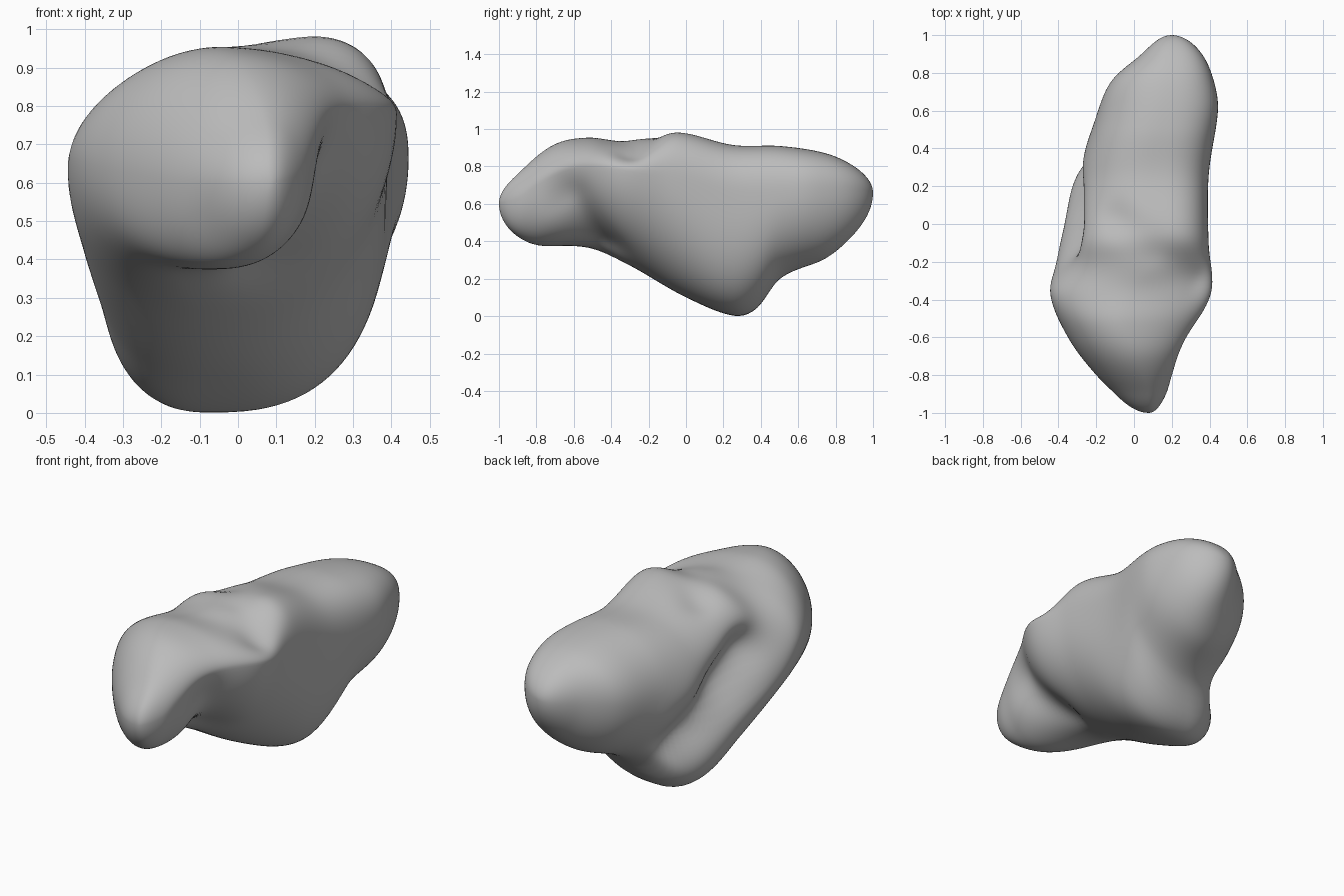
import bpy, bmesh, math
from mathutils import Vector

default_cube = bpy.data.objects.get("Cube")
if default_cube:
    bpy.data.objects.remove(default_cube, do_unlink=True)

RINGS = 120
QUARTER = 28

# Guide curves running front to back, each point is (y, x, z)
tip, tail = (-1, .08, .6), (1, .2, .66)
left_side = [tip, (-.9, -.1, .6), (-.8, -.2, .61), (-.6, -.35, .64), (-.37, -.445, .65),
             (-.2, -.415, .5), (0, -.375, .4), (.25, -.325, .34), (.5, -.225, .54),
             (.75, -.125, .62), (.9, .04, .64), tail]
crest = [tip, (-.9, .07, .76), (-.7, 0, .92), (-.52, -.05, .955), (-.34, 0, .935),
         (-.2, .1, .96), (-.05, .16, .988), (.25, .14, .915), (.5, .15, .91),
         (.75, .18, .87), (.9, .2, .8), tail]
right_side = [tip, (-.9, .17, .63), (-.8, .205, .7), (-.6, .285, .79), (-.36, .41, .79),
              (-.1, .395, .74), (.25, .395, .65), (.6, .445, .66), (.75, .425, .66),
              (.9, .36, .66), tail]
keel = [tip, (-.93, .05, .45), (-.8, -.03, .38), (-.52, -.15, .365), (-.3, -.1, .27),
        (0, -.06, .1), (.26, -.07, 0), (.38, -.05, .04), (.5, .05, .2), (.75, .15, .31),
        (.9, .2, .44), tail]


def angle(y):
    return math.acos(max(-1, min(1, -y)))


def sample(guide, t):
    """Smooth Hermite interpolation along a guide, rounded at both ends."""
    ts = [angle(p[0]) for p in guide]
    last = len(guide) - 1
    i = max(k for k in range(last) if ts[k] <= t + 1e-9)

    def slope(k, axis):
        a, b = max(k - 1, 0), min(k + 1, last)
        return (guide[b][axis] - guide[a][axis]) / (ts[b] - ts[a])

    h = ts[i + 1] - ts[i]
    u = (t - ts[i]) / h
    rise = u * u * (3 - 2 * u)
    return [guide[i][axis] * (1 - rise) + guide[i + 1][axis] * rise
            + h * slope(i, axis) * u * (1 - u) ** 2
            - h * slope(i + 1, axis) * u * u * (1 - u) for axis in (1, 2)]


def ramp(y, start, end):
    u = max(0, min(1, (y - start) / (end - start)))
    return u * u * (3 - 2 * u)


def bump(y, centre, width):
    return math.exp(-((y - centre) / width) ** 2)


def section(t):
    """Closed cross-section of four quarters, squarer over the back and at the foot."""
    y = -math.cos(t)
    left, top, right, bottom = (sample(g, t) for g in (left_side, crest, right_side, keel))
    upper_right = 1.06 - .28 * ramp(y, -.33, -.08)
    upper_left = upper_right + .18 * ramp(y, .3, .65)
    lower = 1 - .26 * bump(y, .2, .24) - .12 * bump(y, -.72, .16)
    points = []
    for start, end, upright, power in ((right, top, False, upper_right),
                                       (top, left, True, upper_left),
                                       (left, bottom, False, lower),
                                       (bottom, right, True, lower)):
        for k in range(QUARTER):
            a = math.pi / 2 * k / QUARTER
            s, c = math.sin(a) ** power, math.cos(a) ** power
            if upright:
                x, z = start[0] + (end[0] - start[0]) * s, end[1] + (start[1] - end[1]) * c
            else:
                x, z = end[0] + (start[0] - end[0]) * c, start[1] + (end[1] - start[1]) * s
            points.append(Vector((x, y, z)))
    return points


def carve(point, start, end, radius, push):
    """Press a soft valley into the surface along a segment."""
    start, end = Vector(start), Vector(end)
    along = end - start
    f = max(0, min(1, (point - start).dot(along) / along.length_squared))
    d = (point - start - along * f).length / radius
    return point + Vector(push) * math.exp(-d * d)


def sculpt(p):
    p = carve(p, (-.32, -.06, .64), (-.28, .43, .29), .11, (.12, 0, .02))   # left furrow
    p = carve(p, (-.33, -.12, .68), (-.3, .1, .56), .13, (.05, 0, 0))       # furrow's wide end
    p = carve(p, (.2, -.61, .64), (.1, -.43, .42), .12, (-.06, .02, .02))   # front lobe undercut
    p = carve(p, (-.1, .03, .95), (.32, -.28, .88), .09, (0, 0, -.035))     # top crease
    return p


# Loft the body through the sections
bm = bmesh.new()
rings = [[bm.verts.new(sculpt(p)) for p in section(math.pi * r / RINGS)]
         for r in range(1, RINGS)]
count = len(rings[0])
for a, b in zip(rings, rings[1:]):
    for k in range(count):
        n = (k + 1) % count
        bm.faces.new((a[k], a[n], b[n], b[k]))
for ring, end in ((rings[0], tip), (rings[-1], tail)):
    pole = bm.verts.new((end[1], end[0], end[2]))
    for k in range(count):
        bm.faces.new((ring[k], ring[(k + 1) % count], pole))
bmesh.ops.recalc_face_normals(bm, faces=bm.faces)
mesh = bpy.data.meshes.new("body")
bm.to_mesh(mesh)
bm.free()
body = bpy.data.objects.new("body", mesh)
bpy.context.collection.objects.link(body)

# Plain grey surface
grey = bpy.data.materials.new("plain_grey")
grey.use_nodes = True
colour = (.5, .5, .5, 1)
grey.diffuse_color = colour
grey.node_tree.nodes["Principled BSDF"].inputs["Base Color"].default_value = colour
mesh.materials.append(grey)

# Soften the joins between quarters
relax = body.modifiers.new("relax", 'SMOOTH')
relax.factor = .5
relax.iterations = 6
mesh.shade_smooth()
